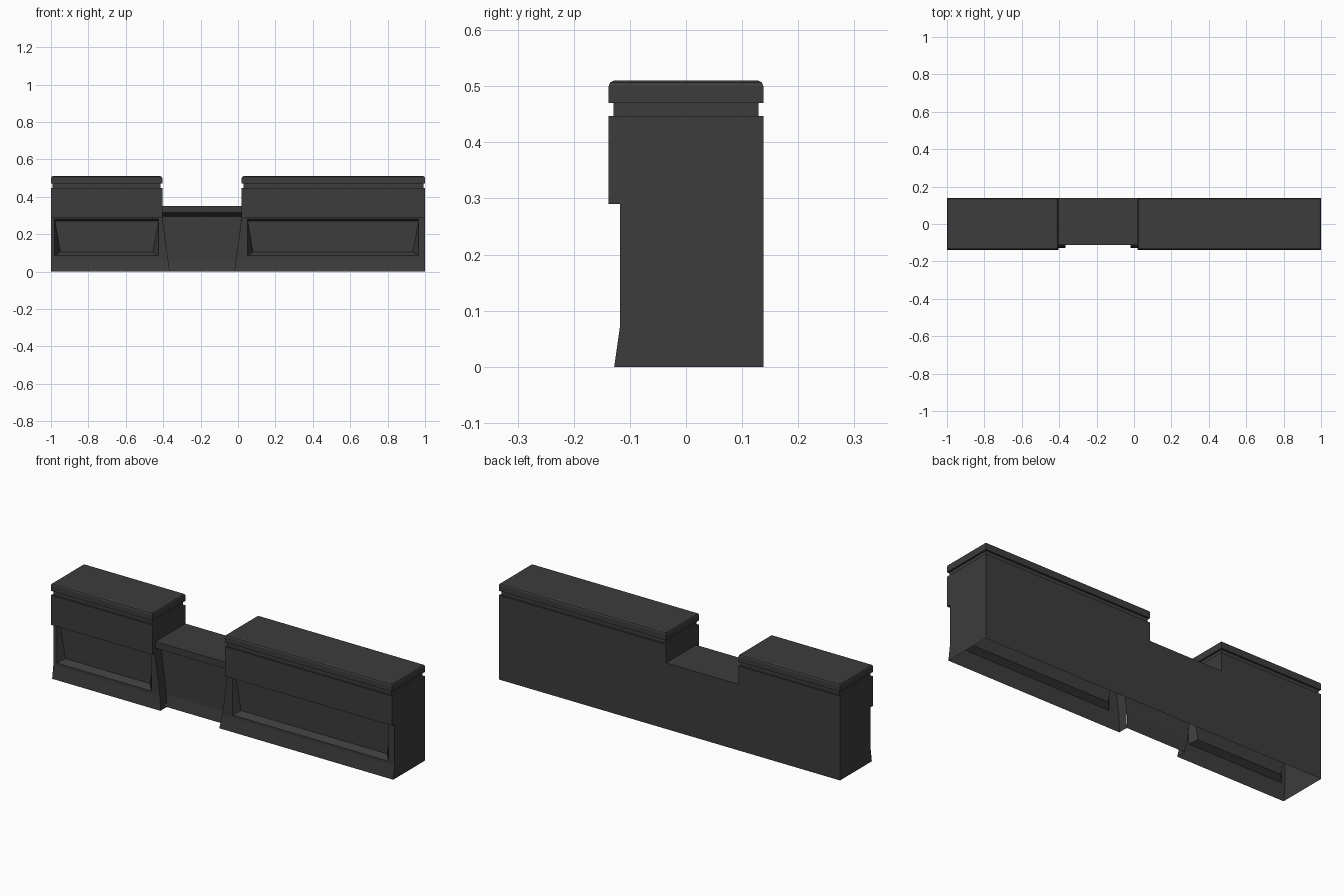
import bpy, bmesh

if "Cube" in bpy.data.objects:
    bpy.data.objects.remove(bpy.data.objects["Cube"])

DARK = bpy.data.materials.new("dark_grey")
DARK.diffuse_color = (0.045, 0.045, 0.045, 1)
DARK.use_nodes = True
DARK.node_tree.nodes["Principled BSDF"].inputs["Base Color"].default_value = DARK.diffuse_color

FRONT, BACK = -0.138, 0.138      # overall depth
FACE, TOE = -0.118, -0.128       # lower front face and its flared foot
PANEL, PANEL_TOE = -0.065, -0.075  # set-back middle panel
LEDGE, KICK = 0.29, 0.07         # underside of upper band, top of flare


def make(name, quads):
    """Build one object from a list of polygons given as corner points."""
    bm = bmesh.new()
    for q in quads:
        bm.faces.new([bm.verts.new(p) for p in q])
    bmesh.ops.remove_doubles(bm, verts=bm.verts, dist=1e-4)
    bmesh.ops.recalc_face_normals(bm, faces=bm.faces)
    me = bpy.data.meshes.new(name)
    bm.to_mesh(me)
    bm.free()
    me.materials.append(DARK)
    ob = bpy.data.objects.new(name, me)
    bpy.context.collection.objects.link(ob)
    return ob


def bridge(a, b, closed=True):
    n = len(a)
    return [(a[i], a[(i + 1) % n], b[(i + 1) % n], b[i])
            for i in range(n if closed else n - 1)]


def rect_xz(x0, x1, z0, z1, y, inset=0.0):
    """Upright rectangle; inset narrows its bottom edge only."""
    return [(x0 + inset, y, z0), (x1 - inset, y, z0), (x1, y, z1), (x0, y, z1)]


def ring(x0, x1, inset, z):
    return [(x0 + inset, FRONT + inset, z), (x1 - inset, FRONT + inset, z),
            (x1 - inset, BACK - inset, z), (x0 + inset, BACK - inset, z)]


def stack(name, x0, x1, levels, cap):
    """Stacked rectangular rings of (inset, z), optionally closed on top."""
    rings = [ring(x0, x1, i, z) for i, z in levels]
    faces = [f for a, b in zip(rings, rings[1:]) for f in bridge(a, b)]
    if cap:
        faces.append(rings[-1])
    return make(name, faces)


def counter(side, outer, inner, inner_foot, r0, r1):
    def xi(z):
        return inner_foot + (inner - inner_foot) * z / LEDGE

    # lower body: flared foot, front frame and recessed panel
    foot = [(outer, TOE, 0), (xi(0), TOE, 0)]
    kick = [(outer, FACE, KICK), (xi(KICK), FACE, KICK)]
    top = [(inner, FACE, LEDGE), (outer, FACE, LEDGE)]
    if outer < inner:
        frame = kick + top
    else:
        frame = kick[::-1] + top[::-1]
    hole = rect_xz(r0, r1, 0.085, 0.28, FACE)
    panel = rect_xz(r0, r1, 0.105, 0.27, FACE + 0.03, 0.03)
    faces = bridge(foot, kick, False) + bridge(frame, hole) + bridge(hole, panel)
    faces.append(panel)
    # ledge under the band, back and outer end
    faces.append(top + [(outer, FRONT, LEDGE), (inner, FRONT, LEDGE)])
    faces.append([(outer, BACK, 0), (inner, BACK, 0),
                  (inner, BACK, LEDGE), (outer, BACK, LEDGE)])
    faces.append([foot[0], kick[0], top[1], (outer, BACK, LEDGE), (outer, BACK, 0)])
    # slanted return beside the middle bay
    ret = [(xi(0), PANEL_TOE, 0), (xi(KICK), PANEL, KICK), (inner, PANEL, LEDGE)]
    faces += bridge([foot[1], kick[1], top[0]], ret, False)
    make(side + "_lower_body", faces)

    # upper band with groove, and rounded worktop
    x0, x1 = sorted((outer, inner))
    stack(side + "_upper_band", x0, x1,
          [(0, LEDGE), (0, 0.447), (0.009, 0.447), (0.009, 0.47)], False)
    stack(side + "_worktop", x0, x1,
          [(0.009, 0.47), (0, 0.47), (0, 0.500), (0.003, 0.507), (0.009, 0.51)], True)


counter("left", -1.0, -0.405, -0.365, -0.98, -0.425)
counter("right", 1.0, 0.02, -0.02, 0.05, 0.965)

# middle bay: profile swept between the two counters
profile = [(PANEL_TOE, 0), (PANEL, 0.06), (PANEL, 0.295), (-0.112, 0.315),
           (-0.112, 0.35), (BACK, 0.35), (BACK, 0)]


def bay_edge(top, foot):
    pts = []
    for y, z in profile:
        t = 1 if y == BACK else min(z / LEDGE, 1)
        pts.append((foot + (top - foot) * t, y, z))
    return pts


make("middle_bay", bridge(bay_edge(-0.405, -0.365), bay_edge(0.02, -0.02), False))
